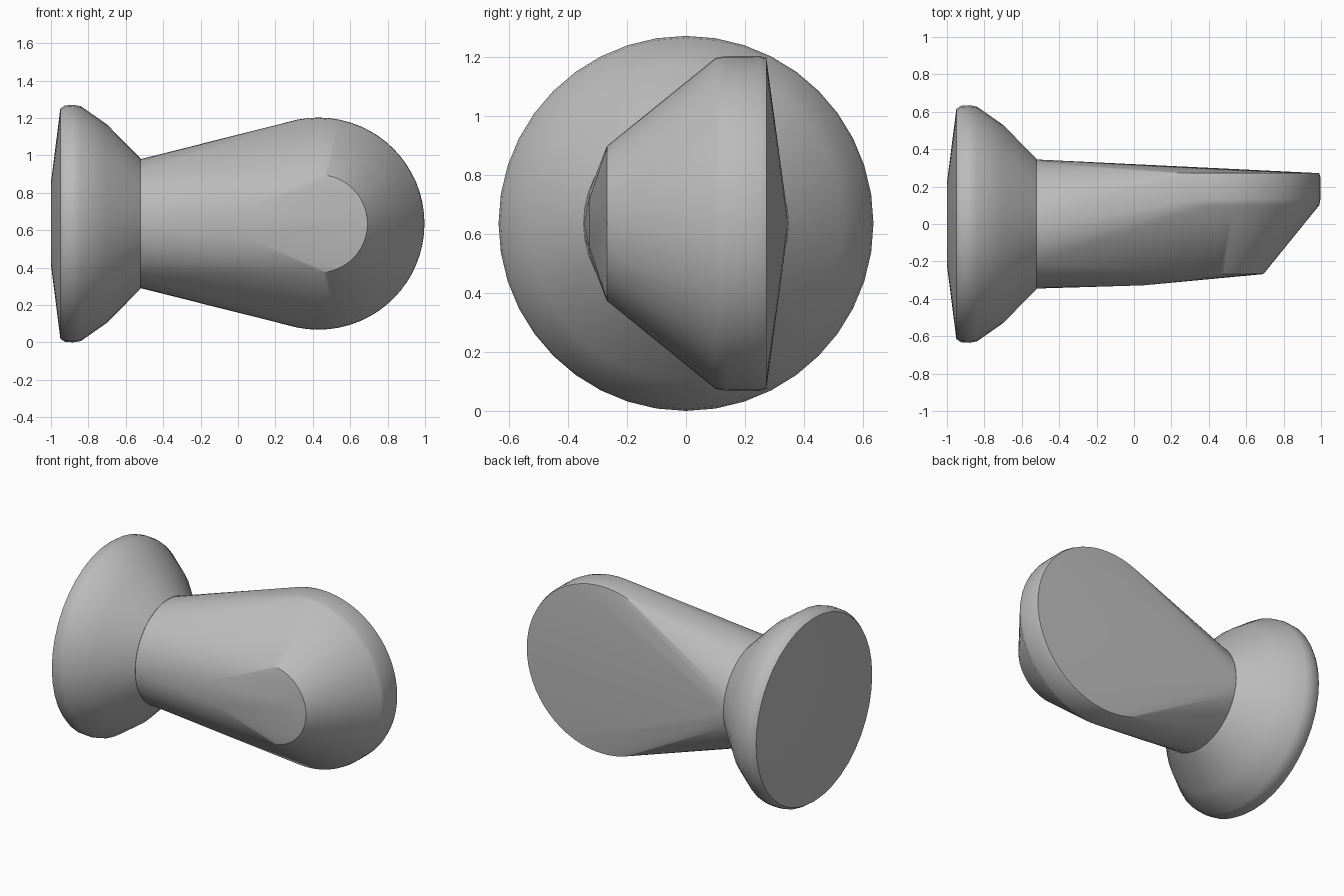
import bpy, bmesh, math

if "Cube" in bpy.data.objects:
    bpy.data.objects.remove(bpy.data.objects["Cube"])

MID = 0.635  # height of the shared axis

grey = bpy.data.materials.new("plain grey")
grey.use_nodes = True
colour = (0.5, 0.5, 0.5, 1)
grey.diffuse_color = colour
grey.node_tree.nodes["Principled BSDF"].inputs["Base Color"].default_value = colour


def finish(name, bm, angle):
    bmesh.ops.recalc_face_normals(bm, faces=bm.faces)
    mesh = bpy.data.meshes.new(name)
    bm.to_mesh(mesh)
    bm.free()
    mesh.materials.append(grey)
    obj = bpy.data.objects.new(name, mesh)
    bpy.context.collection.objects.link(obj)
    bpy.ops.object.select_all(action='DESELECT')
    obj.select_set(True)
    bpy.context.view_layer.objects.active = obj
    bpy.ops.object.shade_smooth_by_angle(angle=math.radians(angle))
    return obj


def circle(radius, count):
    return [(radius * math.cos(2 * math.pi * i / count),
             radius * math.sin(2 * math.pi * i / count)) for i in range(count)]


# Flared mounting base, turned around the x axis
profile = [(-1, 0.22), (-0.95, 0.615), (-0.925, 0.632), (-0.88, 0.635),
           (-0.84, 0.628), (-0.70, 0.53), (-0.52, 0.347)]
bm = bmesh.new()
rings = [[bm.verts.new((x, a, MID + b)) for a, b in circle(r, 40)] for x, r in profile]
for lower, upper in zip(rings, rings[1:]):
    for i in range(40):
        j = (i + 1) % 40
        bm.faces.new((lower[i], lower[j], upper[j], upper[i]))
bm.faces.new(rings[0])
bm.faces.new(rings[-1])
finish("flared_base", bm, 35)

# Tapered body: hull from the round neck to the upright disc and its small front face
bm = bmesh.new()
for a, b in circle(0.345, 40):
    bm.verts.new((-0.52, a, MID + b))
for y, r in [(-0.268, 0.262), (0.10, 0.56), (0.13, 0.566), (0.25, 0.567), (0.272, 0.56)]:
    for a, b in circle(r, 64):
        bm.verts.new((0.43 + a, y, MID + b))
# Slight belly along the front of the neck
for z in (-0.08, 0.08):
    bm.verts.new((0.05, -0.328, MID + z))
hull = bmesh.ops.convex_hull(bm, input=bm.verts)
bmesh.ops.delete(bm, geom=[v for v in bm.verts if not v.link_faces], context='VERTS')
bmesh.ops.dissolve_limit(bm, angle_limit=math.radians(0.5), verts=bm.verts, edges=bm.edges)
finish("tapered_body", bm, 35)
